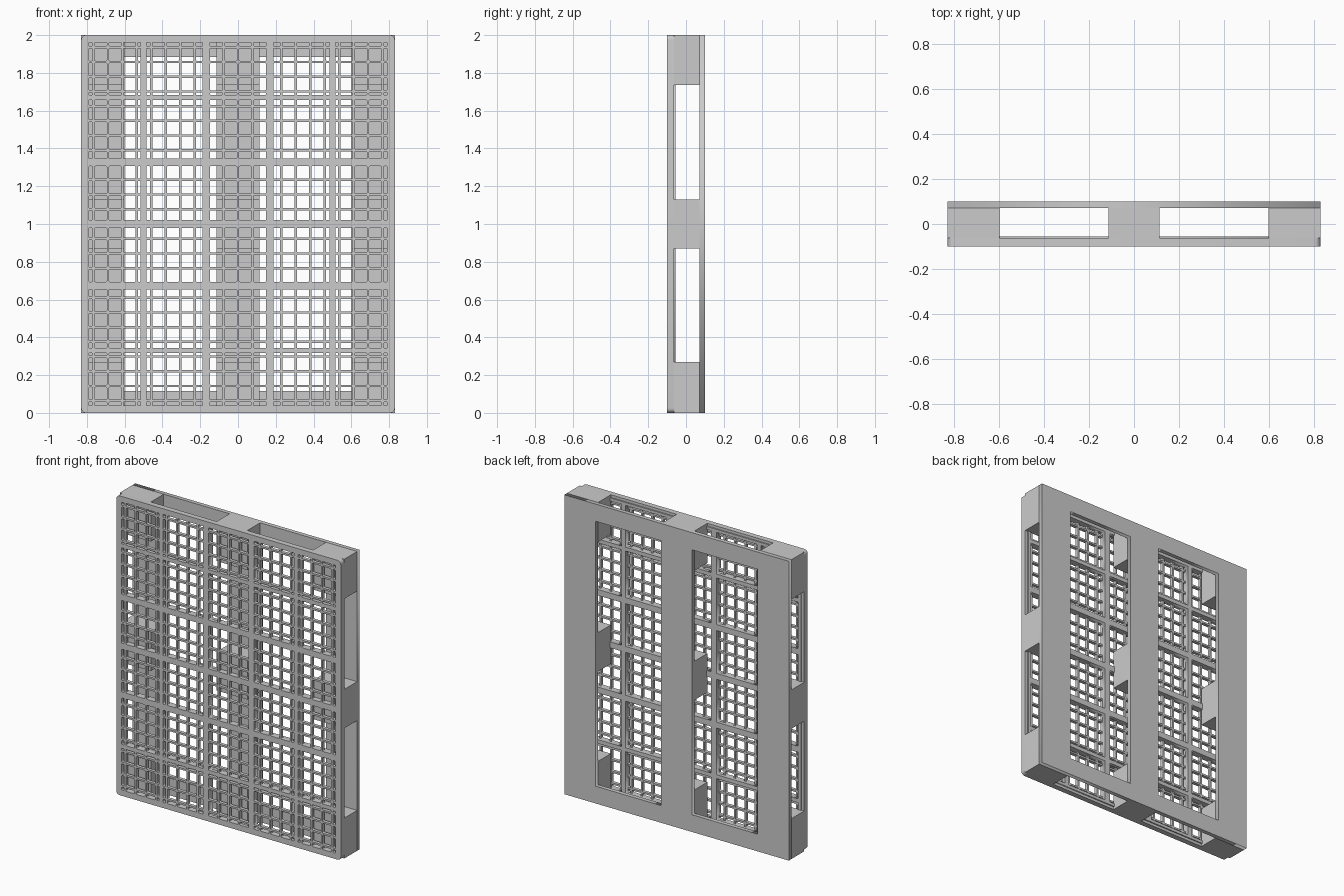
import bpy, math

if "Cube" in bpy.data.objects:
    bpy.data.objects.remove(bpy.data.objects["Cube"])


def rounded_rect(x0, x1, z0, z1, r, seg):
    """Outline points of a rectangle with optional rounded corners."""
    if r <= 0:
        return [(x0, z0), (x1, z0), (x1, z1), (x0, z1)]
    pts = []
    for cx, cz, a in ((x1 - r, z0 + r, -90), (x1 - r, z1 - r, 0),
                      (x0 + r, z1 - r, 90), (x0 + r, z0 + r, 180)):
        for i in range(seg + 1):
            t = math.radians(a + 90 * i / seg)
            pts.append((cx + r * math.cos(t), cz + r * math.sin(t)))
    return pts


def plate(name, outer, holes, y0, y1):
    """Upright plate with holes: filled 2D curve, extruded along y."""
    cu = bpy.data.curves.new(name, 'CURVE')
    cu.dimensions = '2D'
    cu.fill_mode = 'BOTH'
    cu.extrude = (y1 - y0) / 2
    for pts in [outer] + holes:
        sp = cu.splines.new('POLY')
        sp.points.add(len(pts) - 1)
        for p, (x, z) in zip(sp.points, pts):
            p.co = (x, z, 0, 1)
        sp.use_cyclic_u = True
    ob = bpy.data.objects.new(name, cu)
    bpy.context.collection.objects.link(ob)
    ob.rotation_euler = (math.pi / 2, 0, 0)
    ob.location = (0, (y0 + y1) / 2, 1)
    bpy.ops.object.select_all(action='DESELECT')
    ob.select_set(True)
    bpy.context.view_layer.objects.active = ob
    bpy.ops.object.convert(target='MESH')


def box(name, x0, x1, y0, y1, z0, z1):
    bpy.ops.mesh.primitive_cube_add(
        size=1, location=((x0 + x1) / 2, (y0 + y1) / 2, (z0 + z1) / 2))
    ob = bpy.context.object
    ob.name = name
    ob.scale = (x1 - x0, y1 - y0, z1 - z0)


def split(a, b, pitch, half=0.006):
    """Split a panel range into cells separated by thin ribs."""
    cells, start = [], a
    for k in range(-14, 15):
        c = k * pitch
        if a < c < b:
            cells.append((start, c - half))
            start = c + half
    cells.append((start, b))
    return [c for c in cells if c[1] - c[0] > 0.01]


def mirrored(ranges):
    return [(-b, -a) for a, b in ranges] + ranges


# Panels between the thick ribs (z measured from the pallet centre)
cols = mirrored([(0.188, 0.485), (0.515, 0.79)]) + [(-0.148, 0.148)]
rows = mirrored([(0.02, 0.306), (0.346, 0.657), (0.683, 0.962)])

# Front lattice with small rounded cells
xs = [c for r in cols for c in split(*r, 0.0765)]
zs = [c for r in rows for c in split(*r, 0.078)]
cells = [rounded_rect(*x, *z, 0.004, 2) for x in xs for z in zs]
deck = rounded_rect(-0.83, 0.83, -1, 1, 0.025, 5)
plate("deck_lattice", deck, cells, -0.1, -0.078)

# Thick stiffening ribs behind the lattice, and the deck rim around them
inner = rounded_rect(-0.81, 0.81, -0.982, 0.982, 0, 1)
panels = [rounded_rect(*x, *z, 0, 1) for x in cols for z in rows]
plate("deck_ribs", inner, panels, -0.078, -0.055)
plate("deck_rim", deck, [inner], -0.078, -0.063)

# Nine spacer blocks
for i, (x0, x1) in enumerate(((-0.83, -0.6), (-0.113, 0.113), (0.6, 0.83))):
    for j, (z0, z1) in enumerate(((0, 0.27), (0.87, 1.13), (1.735, 2))):
        box(f"block_{i}_{j}", x0, x1, -0.063, 0.072, z0, z1)

# Back frame with two tall openings
openings = [rounded_rect(*x, -0.885, 0.885, 0, 1)
            for x in mirrored([(0.113, 0.6)])]
plate("back_frame", rounded_rect(-0.83, 0.83, -1, 1, 0, 1), openings, 0.072, 0.1)
